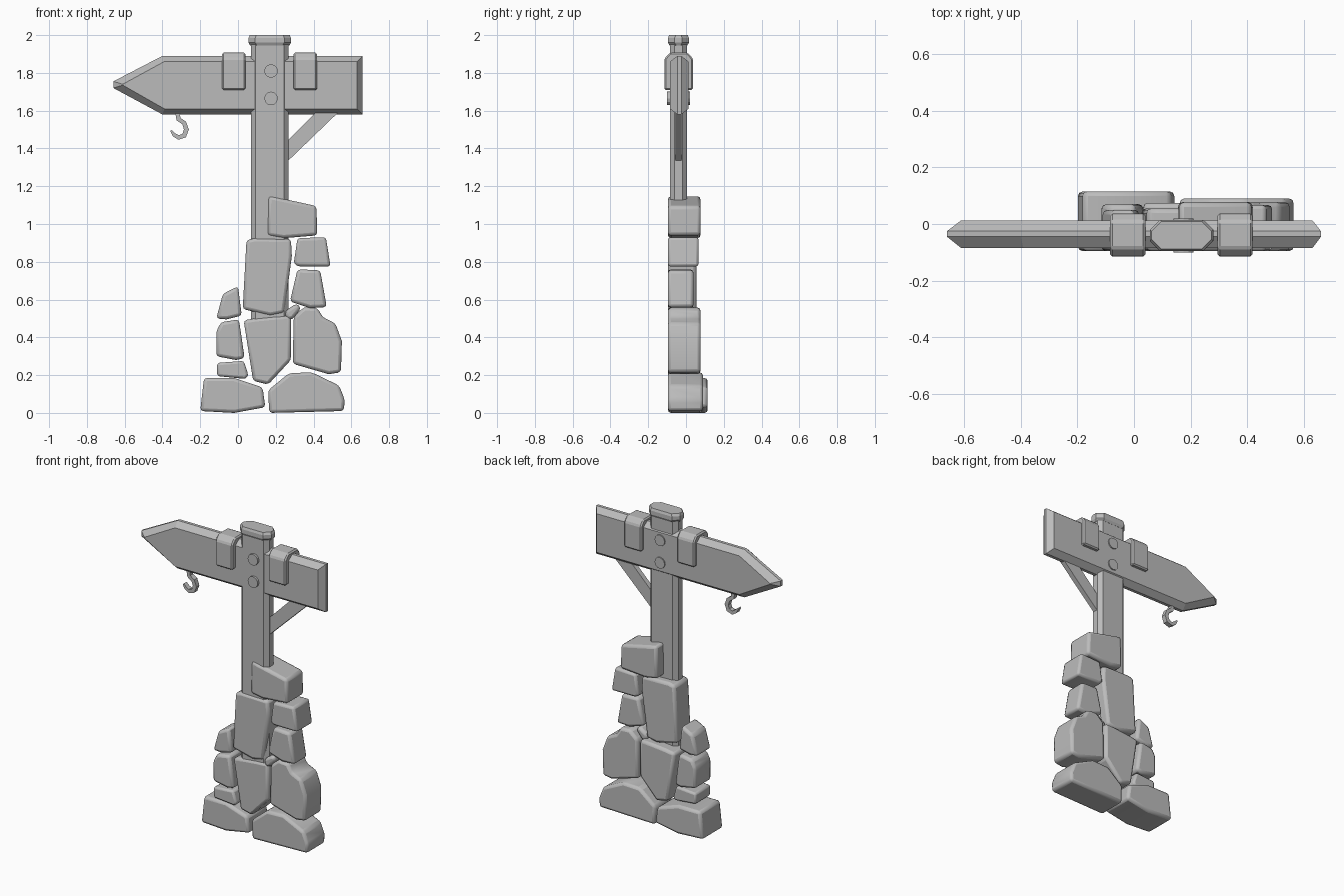
import bpy
import bmesh
import math
from mathutils import Vector

start_cube = bpy.data.objects.get("Cube")
if start_cube:
    bpy.data.objects.remove(start_cube, do_unlink=True)

grey = bpy.data.materials.new("plain grey")
grey.use_nodes = True
grey.diffuse_color = (.5, .5, .5, 1)
grey.node_tree.nodes["Principled BSDF"].inputs["Base Color"].default_value = grey.diffuse_color


def loft(name, rings):
    """Join matching rings of points with walls and close both ends."""
    bm = bmesh.new()
    loops = [[bm.verts.new(point) for point in ring] for ring in rings]
    count = len(loops[0])
    for lower, upper in zip(loops, loops[1:]):
        for i in range(count):
            j = (i + 1) % count
            bm.faces.new((lower[i], lower[j], upper[j], upper[i]))
    bm.faces.new(loops[0])
    bm.faces.new(loops[-1])
    bmesh.ops.recalc_face_normals(bm, faces=bm.faces)
    mesh = bpy.data.meshes.new(name)
    bm.to_mesh(mesh)
    bm.free()
    mesh.materials.append(grey)
    part = bpy.data.objects.new(name, mesh)
    bpy.context.collection.objects.link(part)
    return part


def bevel(part, width, segments=1):
    modifier = part.modifiers.new("rounded edges", "BEVEL")
    modifier.width = width
    modifier.segments = segments
    modifier.limit_method = "ANGLE"
    modifier.angle_limit = math.radians(25)


def prism(name, outline, front, back):
    """Extrude an outline drawn in the x-z plane along y."""
    return loft(name, [[(x, y, z) for x, z in outline] for y in (front, back)])


def chamfered_ring(half_x, half_y, cut, z):
    """Eight-cornered ring around the axis of the post."""
    corners = []
    for sx, sy in ((1, 1), (-1, 1), (-1, -1), (1, -1)):
        side = (sx * half_x, sy * (half_y - cut))
        end = (sx * (half_x - cut), sy * half_y)
        corners += [side, end] if sx == sy else [end, side]
    return [(POST_X + x, POST_Y + y, z) for x, y in corners]


POST_X, POST_Y = .168, -.04

# Post and its cap
loft("post", [chamfered_ring(.1, .046, .024, z) for z in (.3, 1.96)])
loft("post_cap", [chamfered_ring(half_x, half_x - .057, .035, z)
                  for half_x, z in ((.104, 1.945), (.112, 1.96), (.112, 1.985), (.106, 2))])

# Arrow-shaped board with sloping edges
board_edge = [(-.66, 1.72), (-.66, 1.755), (-.4, 1.89), (.66, 1.89), (.66, 1.58), (-.4, 1.58)]
board_face = [(-.61, 1.735), (-.61, 1.74), (-.39, 1.86), (.63, 1.86), (.63, 1.61), (-.39, 1.61)]
loft("arrow_board", [[(x, y, z) for x, z in outline] for outline, y in (
    (board_face, -.085), (board_edge, -.045), (board_edge, -.025), (board_face, .013))])

# Two straps folded over the board
strap_profile = [(-.115, 1.71), (-.115, 1.875), (-.085, 1.907),
                 (.01, 1.907), (.037, 1.875), (.037, 1.71)]
for side, centre in (("right", -.022), ("left", .357)):
    strap = loft("strap_" + side, [[(centre + dx, y, z) for y, z in strap_profile]
                                   for dx in (-.062, .062)])
    bevel(strap, .008)

# Bolts through the board
for level, height in (("upper", 1.81), ("lower", 1.665)):
    circle = [(POST_X + .007 + .036 * math.cos(a * math.tau / 12),
               height + .036 * math.sin(a * math.tau / 12)) for a in range(12)]
    prism("bolt_" + level, circle, -.1, .02)

# Diagonal brace under the board
prism("brace", [(.25, 1.32), (.25, 1.43), (.41, 1.59), (.53, 1.59)], -.056, -.024)

# Hanging hook: a flat bar swept along a curved path
path = [Vector(p) for p in ((-.32, 1.59), (-.315, 1.555), (-.285, 1.535), (-.273, 1.5),
                            (-.285, 1.468), (-.315, 1.458), (-.338, 1.472), (-.355, 1.495))]
widths = [.012, .012, .012, .013, .013, .012, .01, .004]
hook_rings = []
for i, point in enumerate(path):
    along = (path[min(i + 1, len(path) - 1)] - path[max(i - 1, 0)]).normalized()
    across = Vector((-along.y, along.x)) * widths[i]
    inner, outer = point + across, point - across
    hook_rings.append([(inner.x, -.053, inner.y), (outer.x, -.053, outer.y),
                       (outer.x, -.023, outer.y), (inner.x, -.023, inner.y)])
loft("hook", hook_rings)


# Stacked stones, each a rounded slab
def stone(name, back, *outline):
    part = prism(name + "_stone", outline, -.096, back)
    bevel(part, .017, 2)
    bpy.ops.object.select_all(action="DESELECT")
    part.select_set(True)
    bpy.context.view_layer.objects.active = part
    bpy.ops.object.shade_smooth_by_angle(angle=math.radians(35))


stone("base_right", .115, (-.2, .01), (-.18, .185), (-.02, .185), (.13, .135),
      (.145, .03), (-.02, 0))
stone("base_left", .09, (.165, 0), (.16, .12), (.27, .21), (.39, .215),
      (.535, .145), (.565, .07), (.56, .01))
stone("low_right", .06, (-.11, .265), (.03, .275), (.055, .2), (.04, .18), (-.11, .195))
stone("middle_right", .07, (-.115, .3), (-.115, .43), (-.09, .48), (.005, .495),
      (.035, .29), (-.01, .28))
stone("upper_right", .05, (-.115, .5), (-.08, .63), (0, .67), (.02, .515), (-.06, .495))
stone("lower_centre", .075, (.03, .49), (.09, .5), (.19, .51), (.28, .515),
      (.28, .28), (.16, .15), (.08, .17))
stone("tall_centre", .055, (.025, .55), (.045, .915), (.09, .925), (.28, .92),
      (.285, .83), (.245, .53), (.17, .515))
stone("big_left", .077, (.29, .26), (.295, .51), (.35, .56), (.42, .555), (.45, .505),
      (.515, .475), (.55, .38), (.545, .215), (.48, .205))
stone("pebble", .04, (.255, .495), (.25, .54), (.31, .58), (.335, .555), (.29, .495))
stone("wedge_left", .04, (.275, .59), (.315, .76), (.435, .755), (.47, .56), (.38, .555))
stone("upper_left", .067, (.295, .79), (.315, .925), (.465, .93), (.49, .775), (.32, .775))
stone("top", .077, (.155, .94), (.16, 1.15), (.21, 1.14), (.415, 1.095),
      (.42, .94), (.24, .925))
